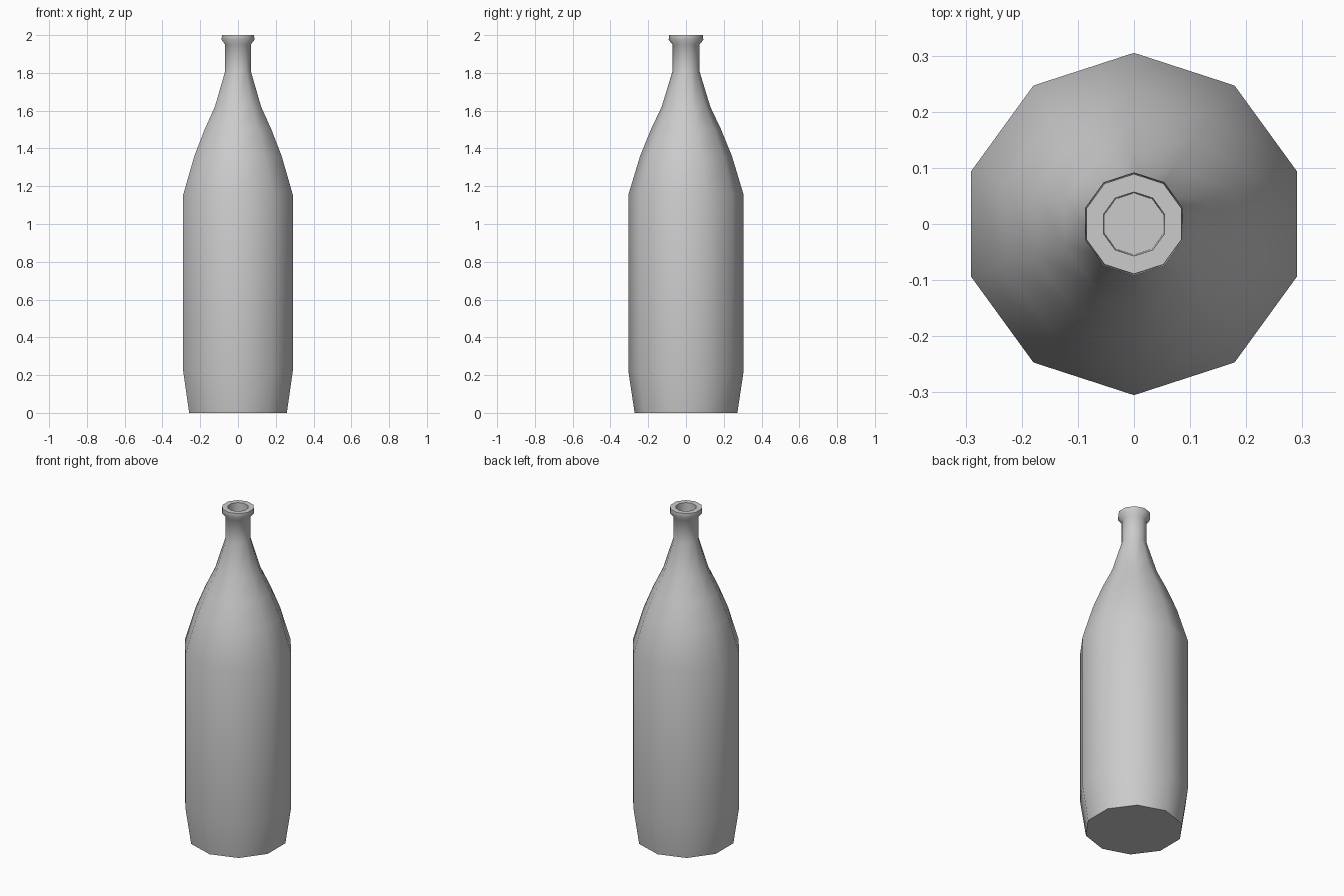
import bpy, bmesh, math

if "Cube" in bpy.data.objects:
    bpy.data.objects.remove(bpy.data.objects["Cube"])

SIDES = 10
# Lathe profile (radius, height): base, body, shoulder, neck, lip, mouth recess
PROFILE = [
    (0.272, 0.0), (0.305, 0.22), (0.305, 1.155), (0.243, 1.36),
    (0.186, 1.50), (0.129, 1.62), (0.071, 1.81), (0.071, 1.95),
    (0.092, 1.975), (0.089, 2.0), (0.057, 2.0), (0.055, 1.90),
]

bm = bmesh.new()
rings = []
for r, z in PROFILE:
    ring = []
    for i in range(SIDES):
        a = math.pi / 2 + math.tau * i / SIDES
        ring.append(bm.verts.new((r * math.cos(a), r * math.sin(a), z)))
    rings.append(ring)

# Walls between neighbouring rings
for lo, hi in zip(rings, rings[1:]):
    for i in range(SIDES):
        j = (i + 1) % SIDES
        bm.faces.new((lo[i], lo[j], hi[j], hi[i]))

# Flat base and mouth floor
bm.faces.new(rings[0][::-1])
bm.faces.new(rings[-1])
bmesh.ops.recalc_face_normals(bm, faces=bm.faces[:])

mesh = bpy.data.meshes.new("bottle")
bm.to_mesh(mesh)
bm.free()
bottle = bpy.data.objects.new("bottle", mesh)
bpy.context.collection.objects.link(bottle)

# Smooth sides, crisp base and mouth edges
bpy.context.view_layer.objects.active = bottle
bottle.select_set(True)
bpy.ops.object.shade_smooth_by_angle(angle=math.radians(65))
